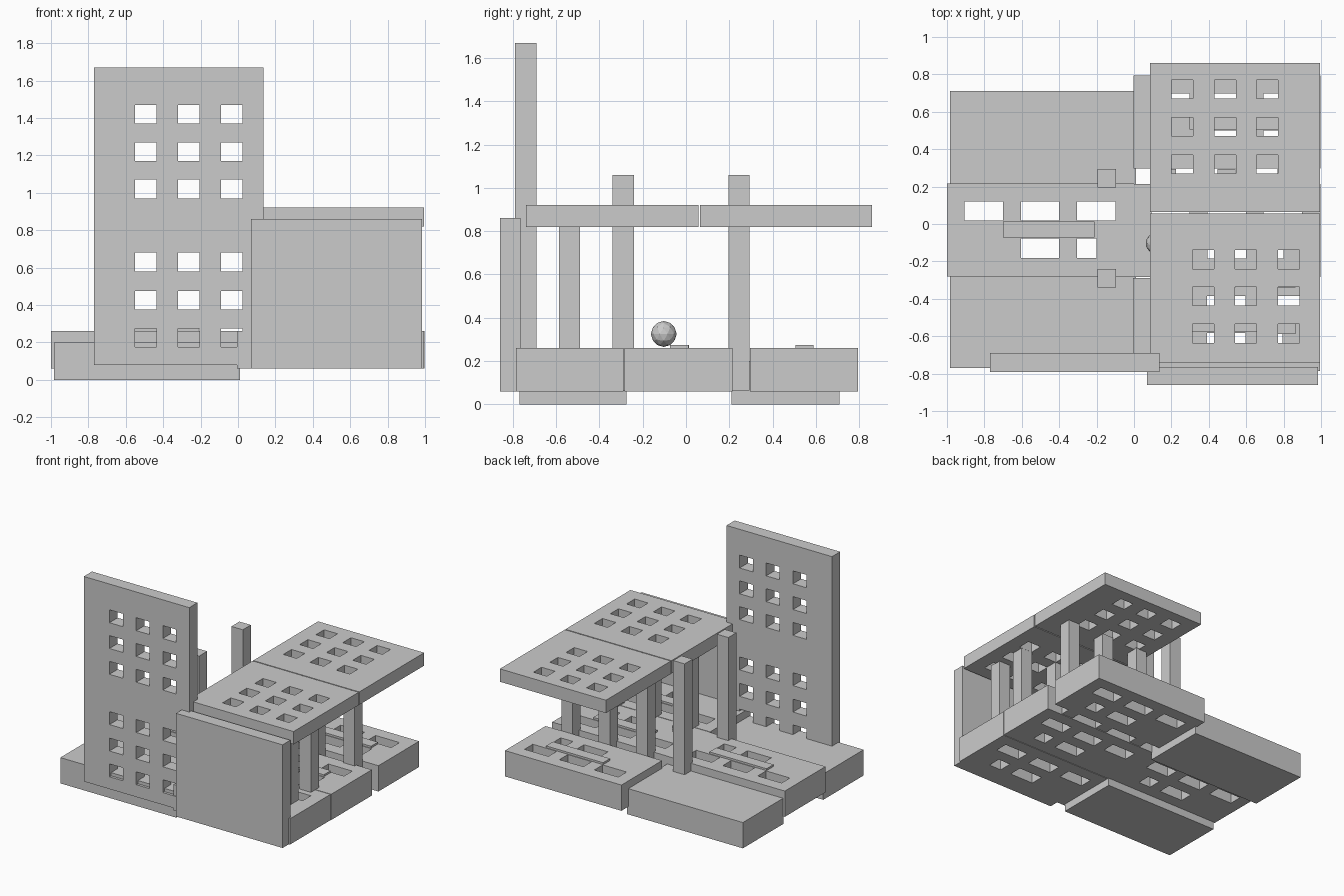
import bpy, bmesh
from mathutils import Vector

if "Cube" in bpy.data.objects:
    bpy.data.objects.remove(bpy.data.objects["Cube"])


def finish(bm, name):
    bmesh.ops.recalc_face_normals(bm, faces=bm.faces)
    me = bpy.data.meshes.new(name)
    bm.to_mesh(me)
    bm.free()
    ob = bpy.data.objects.new(name, me)
    bpy.context.collection.objects.link(ob)
    return ob


def box(name, x0, x1, y0, y1, z0, z1):
    bm = bmesh.new()
    bmesh.ops.create_cube(bm, size=1)
    for v in bm.verts:
        v.co = Vector(((x0, x1)[v.co.x > 0], (y0, y1)[v.co.y > 0], (z0, z1)[v.co.z > 0]))
    return finish(bm, name)


def pierced(name, u, v, holes, w, upright=False):
    """Slab spanning u and v with rectangular holes, w = thickness range.
    Flat in xy, or upright in xz."""
    us = sorted({*u, *(c for h in holes for c in h[:2])})
    vs = sorted({*v, *(c for h in holes for c in h[2:])})
    bm = bmesh.new()
    pt = (lambda a, b: (a, w[0], b)) if upright else (lambda a, b: (a, b, w[0]))
    grid = [[bm.verts.new(pt(a, b)) for b in vs] for a in us]
    for i in range(len(us) - 1):
        for j in range(len(vs) - 1):
            cu, cv = (us[i] + us[i + 1]) / 2, (vs[j] + vs[j + 1]) / 2
            if not any(h[0] < cu < h[1] and h[2] < cv < h[3] for h in holes):
                bm.faces.new((grid[i][j], grid[i + 1][j], grid[i + 1][j + 1], grid[i][j + 1]))
    ext = bmesh.ops.extrude_face_region(bm, geom=bm.faces[:], use_keep_orig=True)
    d = w[1] - w[0]
    bmesh.ops.translate(bm, vec=(0, d, 0) if upright else (0, 0, d),
                        verts=[g for g in ext["geom"] if isinstance(g, bmesh.types.BMVert)])
    return finish(bm, name)


def window_grid(us, vs, w=0.115, h=0.1):
    return [(a, a + w, b, b + h) for a in us for b in vs]


# Solid foundation blocks
box("foundation_front", -0.985, 0.01, -0.77, -0.275, 0, 0.2)
box("foundation_back", -0.985, 0.01, 0.21, 0.71, 0, 0.2)

# Pierced floor slabs, each with a raised centre bar
for name, cx, cy in (("left", -0.5, -0.032), ("middle", 0.498, -0.034),
                     ("front", 0.495, -0.537), ("back", 0.498, 0.545)):
    holes = [(cx + a, cx + a + 0.205, cy + 0.05, cy + 0.152) for a in (-0.405, -0.105, 0.195)]
    holes += [(cx - 0.105, cx + 0.1, cy - 0.15, cy - 0.045),
              (cx + 0.195, cx + 0.3, cy - 0.15, cy - 0.045)]
    pierced("floor_" + name, (cx - 0.5, cx + 0.5), (cy - 0.249, cy + 0.249), holes, (0.06, 0.26))
    box("floor_bar_" + name, cx - 0.2, cx + 0.29, cy - 0.04, cy + 0.045, 0.25, 0.275)

# Tall front wall with windows
pierced("tall_wall", (-0.77, 0.135), (0.08, 1.67),
        window_grid((-0.55, -0.32, -0.092), (0.175, 0.375, 0.58, 0.97, 1.17, 1.37)),
        (-0.79, -0.69), upright=True)

# Blank front wall
box("blank_wall", 0.07, 0.985, -0.86, -0.765, 0.06, 0.86)

# Roof slabs
pierced("roof_front", (0.085, 0.995), (-0.74, 0.057),
        window_grid((0.312, 0.54, 0.77), (-0.635, -0.437, -0.24)), (0.82, 0.92))
pierced("roof_back", (0.085, 0.995), (0.065, 0.86),
        window_grid((0.2, 0.43, 0.655), (0.27, 0.47, 0.67)), (0.82, 0.92))

# Columns: two tall free-standing, the rest carry the roof
for row, y in (("front", -0.29), ("back", 0.245)):
    for i, x in enumerate((-0.145, 0.175, 0.495, 0.815)):
        box(f"column_{row}_{i}", x - 0.049, x + 0.049, y - 0.049, y + 0.049,
            0.065, 1.06 if i == 0 else 0.825)
box("column_corner", 0.766, 0.864, -0.587, -0.49, 0.2, 0.825)

# Small faceted ball on the floor
bm = bmesh.new()
bmesh.ops.create_icosphere(bm, subdivisions=2, radius=0.06)
finish(bm, "ball").location = (0.122, -0.103, 0.325)
